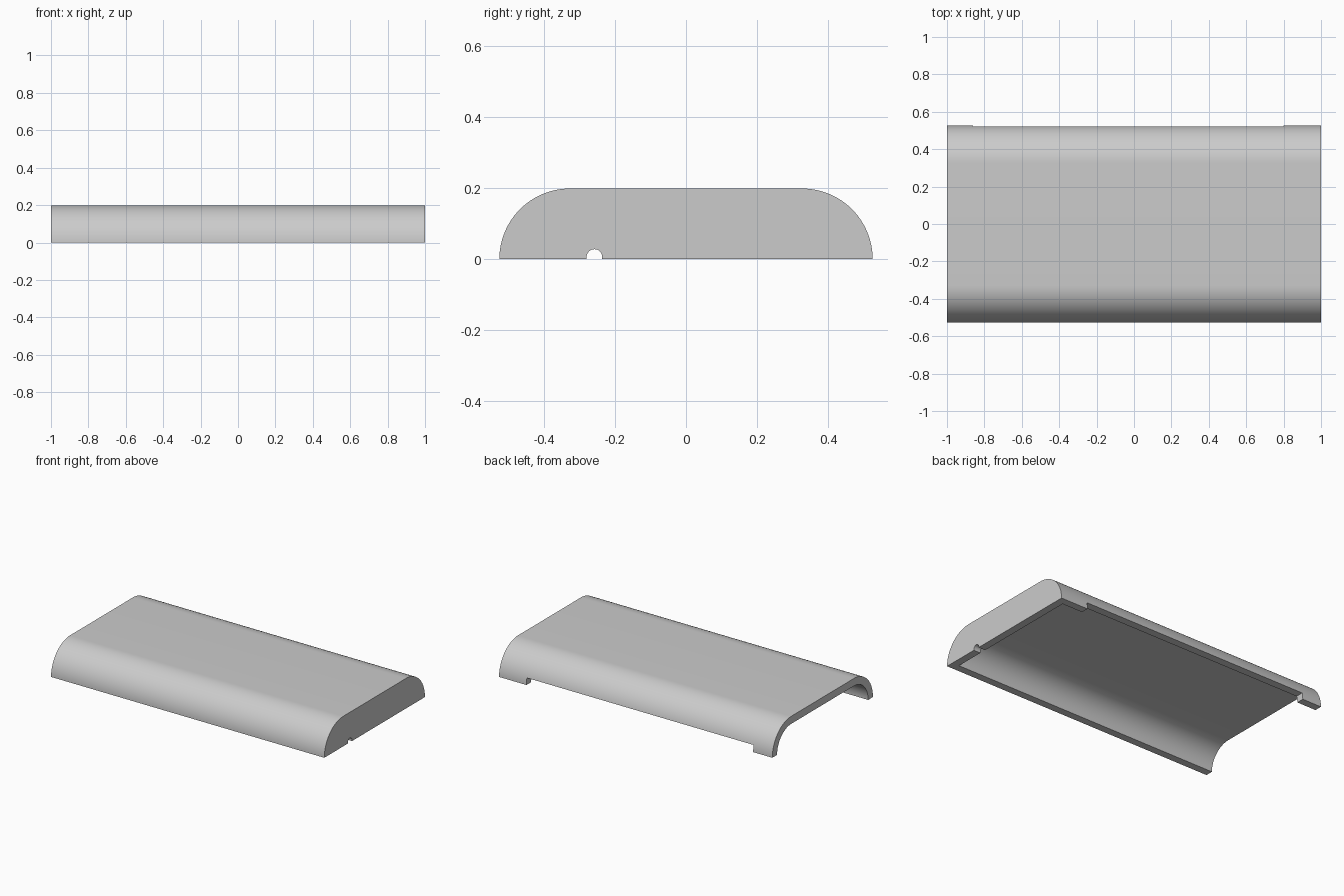
import bpy, bmesh, math
from mathutils import Vector

cube = bpy.data.objects.get("Cube")
if cube:
    bpy.data.objects.remove(cube, do_unlink=True)

HALF_L, HALF_W, HEIGHT, WALL = 1.0, 0.526, 0.199, 0.05

grey = bpy.data.materials.new("plain_grey")
grey.use_nodes = True
colour = (0.6, 0.6, 0.6, 1)
grey.diffuse_color = colour
grey.node_tree.nodes["Principled BSDF"].inputs["Base Color"].default_value = colour


def extrude_profile(name, points, x0, x1):
    """Closed (y, z) profile swept along x."""
    bm = bmesh.new()
    face = bm.faces.new([bm.verts.new((x0, y, z)) for y, z in points])
    moved = bmesh.ops.extrude_face_region(bm, geom=[face])["geom"]
    verts = [v for v in moved if isinstance(v, bmesh.types.BMVert)]
    bmesh.ops.translate(bm, verts=verts, vec=Vector((x1 - x0, 0, 0)))
    bmesh.ops.recalc_face_normals(bm, faces=bm.faces)
    mesh = bpy.data.meshes.new(name)
    bm.to_mesh(mesh)
    bm.free()
    mesh.materials.append(grey)
    obj = bpy.data.objects.new(name, mesh)
    bpy.context.collection.objects.link(obj)
    return obj


def arch(half_width, radius, floor=0.0, steps=24):
    """Flat-topped arch with quarter-round shoulders."""
    right = [(half_width - radius + radius * math.cos(a), radius * math.sin(a))
             for a in (math.pi / 2 * i / steps for i in range(steps + 1))]
    left = [(-y, z) for y, z in reversed(right)]
    pts = right + left
    if floor < 0:
        pts = [(half_width, floor)] + pts + [(-half_width, floor)]
    return pts


def cut(target, cutter):
    mod = target.modifiers.new(cutter.name, "BOOLEAN")
    mod.operation, mod.solver, mod.object = "DIFFERENCE", "EXACT", cutter
    bpy.context.view_layer.objects.active = target
    bpy.ops.object.modifier_apply(modifier=mod.name)
    bpy.data.objects.remove(cutter, do_unlink=True)


# Outer shell, open at the bottom and at the right end
cover = extrude_profile("cover_shell", arch(HALF_W, HEIGHT), -HALF_L, HALF_L)
cut(cover, extrude_profile("hollow", arch(HALF_W - WALL, HEIGHT - WALL, -0.1),
                           -HALF_L - 0.1, HALF_L - WALL))

# Long shallow recess along the back edge
recess = [(0.4, -0.1), (0.6, -0.1), (0.6, 0.045), (0.4, 0.045)]
cut(cover, extrude_profile("back_recess", recess, -0.86, 0.8))

# Small round-topped cable hole in the end wall
r, y0, z0 = 0.022, -0.258, 0.006
hole = [(y0 + r * math.cos(math.pi * i / 16), z0 + r * math.sin(math.pi * i / 16))
        for i in range(17)]
hole = [(y0 + r, -0.1)] + hole + [(y0 - r, -0.1)]
cut(cover, extrude_profile("cable_hole", hole, HALF_L - WALL - 0.05, HALF_L + 0.1))

# Smooth shoulders, crisp rims
bpy.ops.object.select_all(action="DESELECT")
cover.select_set(True)
bpy.context.view_layer.objects.active = cover
bpy.ops.object.shade_smooth_by_angle(angle=math.radians(30))
